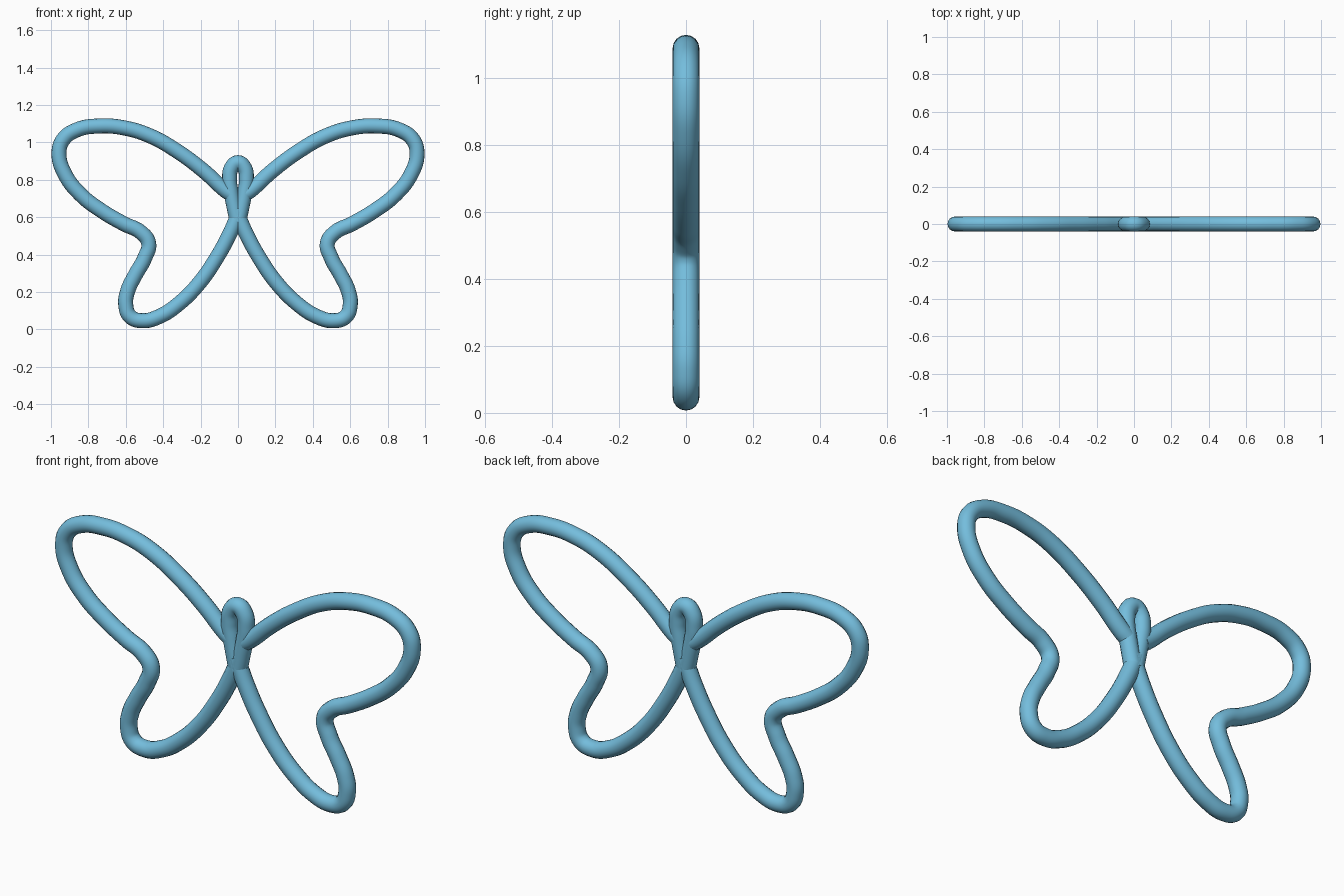
import bpy

if "Cube" in bpy.data.objects:
    bpy.data.objects.remove(bpy.data.objects["Cube"])

R = 0.04  # wire radius

blue = bpy.data.materials.new("sky blue")
blue.diffuse_color = (0.175, 0.51, 0.72, 1)
blue.use_nodes = True
blue.node_tree.nodes["Principled BSDF"].inputs["Base Color"].default_value = blue.diffuse_color


def wire(name, pts):
    """Round wire swept along a smooth path in the XZ plane."""
    cu = bpy.data.curves.new(name, 'CURVE')
    cu.dimensions = '3D'
    cu.bevel_depth = R
    cu.bevel_resolution = 6
    cu.resolution_u = 10
    cu.use_fill_caps = True
    sp = cu.splines.new('BEZIER')
    sp.bezier_points.add(len(pts) - 1)
    for bp, (x, z) in zip(sp.bezier_points, pts):
        bp.co = (x, 0, z)
        bp.handle_left_type = bp.handle_right_type = 'AUTO'
    cu.materials.append(blue)
    ob = bpy.data.objects.new(name, cu)
    bpy.context.collection.objects.link(ob)
    bpy.ops.object.select_all(action='DESELECT')
    ob.select_set(True)
    bpy.context.view_layer.objects.active = ob
    bpy.ops.object.convert(target='MESH')
    bpy.ops.object.shade_smooth_by_angle()
    return bpy.context.object


# wing outline: upper lobe, notch, lower lobe, back to the waist
wing = [(.042, .725), (.07, .745), (.18, .845), (.32, .95), (.47, 1.035),
        (.61, 1.078), (.74, 1.088), (.86, 1.068), (.935, 1.015), (.957, .94),
        (.925, .83), (.84, .72), (.73, .635), (.61, .565), (.52, .52),
        (.478, .462), (.50, .38), (.55, .29), (.59, .205), (.60, .13),
        (.575, .068), (.51, .047), (.42, .07), (.32, .135), (.21, .245),
        (.11, .39), (.045, .51), (.005, .60), (-.012, .64)]
wire("wing_right", wing)
wire("wing_left", [(-x, z) for x, z in wing])

# narrow body loop between the wings
side = [(.005, .58), (.02, .65), (.036, .73), (.045, .80), (.034, .865)]
wire("body_loop", side + [(0, .892)] + [(-x, z) for x, z in reversed(side)])
